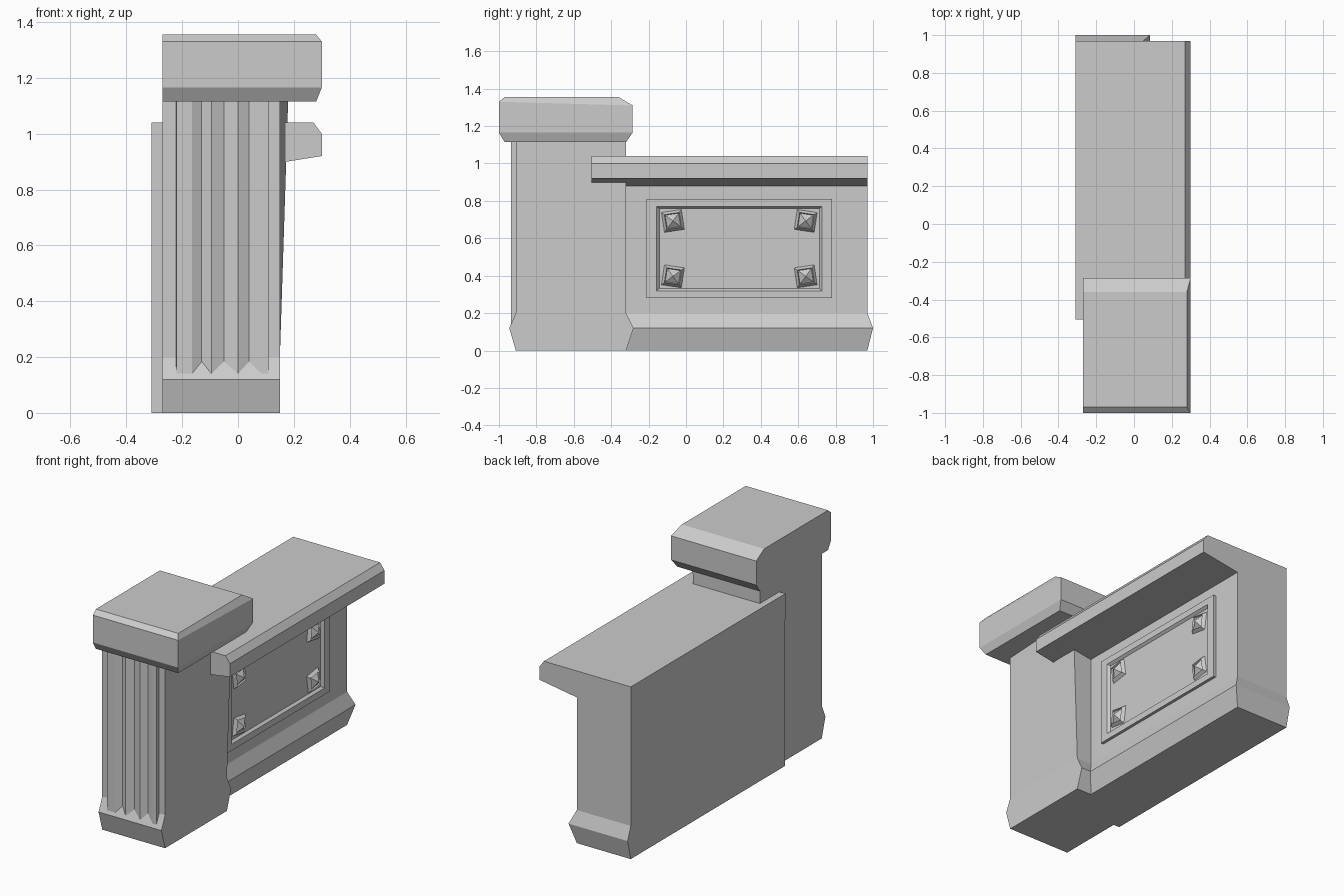
import bpy, bmesh, math

cube = bpy.data.objects.get("Cube")
if cube:
    bpy.data.objects.remove(cube, do_unlink=True)

stone = bpy.data.materials.new("grey_stone")
stone.use_nodes = True
GREY = (0.6, 0.6, 0.6, 1)
stone.diffuse_color = GREY
stone.node_tree.nodes["Principled BSDF"].inputs["Base Color"].default_value = GREY


def loft(name, rings, close_start=True):
    """Skin a stack of equal-sized point loops and cap the ends."""
    bm = bmesh.new()
    loops = [[bm.verts.new(p) for p in ring] for ring in rings]
    n = len(loops[0])
    for a, b in zip(loops, loops[1:]):
        for i in range(n):
            j = (i + 1) % n
            bm.faces.new((a[i], a[j], b[j], b[i]))
    if close_start:
        bm.faces.new(loops[0][::-1])
    bm.faces.new(loops[-1])
    if close_start:
        bmesh.ops.recalc_face_normals(bm, faces=bm.faces)
    mesh = bpy.data.meshes.new(name)
    bm.to_mesh(mesh)
    bm.free()
    mesh.materials.append(stone)
    obj = bpy.data.objects.new(name, mesh)
    bpy.context.collection.objects.link(obj)
    return obj


def level(z, x0, x1, y0, y1):
    return [(x0, y0, z), (x1, y0, z), (x1, y1, z), (x0, y1, z)]


def upright(x, y, z, hy, hz, turn=0):
    """Rectangle facing +x, counter-clockwise from outside."""
    c, s = math.cos(turn), math.sin(turn)
    return [(x, y + c * a * hy - s * b * hz, z + s * a * hy + c * b * hz)
            for a, b in ((-1, -1), (1, -1), (1, 1), (-1, 1))]


# Pillar with a flared foot; its upper rear corner leans outward
top = level(1.13, -0.27, 0.15, -0.91, -0.32)
top[2] = (0.18, -0.32, 1.13)
loft("pillar", [level(0, -0.27, 0.15, -0.91, -0.32),
                level(0.12, -0.27, 0.15, -0.945, -0.28),
                level(0.2, -0.27, 0.15, -0.91, -0.32), top])

# Pillar cap with chamfered rims
rim = level(1.33, -0.27, 0.30, -1.0, -0.285)
rim[2], rim[3] = (0.30, -0.285, 1.31), (-0.27, -0.285, 1.31)
loft("pillar_cap", [level(1.115, -0.27, 0.28, -0.97, -0.32),
                    level(1.165, -0.27, 0.30, -1.0, -0.285), rim,
                    level(1.355, -0.27, 0.28, -0.97, -0.36)])

# Fluted front of the pillar
ridge, valley, inside = -0.936, -0.917, -0.89
flutes = [(-0.225, inside), (-0.22, ridge), (-0.165, ridge), (-0.13, valley),
          (-0.095, ridge), (-0.05, valley), (0, ridge), (0.04, valley),
          (0.085, ridge), (0.11, ridge), (0.11, inside)]
loft("pillar_flutes", [[(x, y, z) for x, y in flutes] for z in (0.13, 1.13)])

# Low wall with a bulging foot
loft("wall", [level(0, -0.31, 0.05, -0.5, 0.97),
              level(0.12, -0.31, 0.085, -0.5, 1.0),
              level(0.2, -0.31, 0.05, -0.5, 0.97),
              level(0.88, -0.31, 0.05, -0.5, 0.97)])

# Overhanging ledge along the wall
ledge = [(-0.31, 0.88), (0.05, 0.88), (0.30, 0.92),
         (0.30, 1.0), (0.27, 1.04), (-0.31, 1.04)]
loft("ledge", [[(x, y, z) for x, z in ledge] for y in (-0.505, 0.97)])

# Raised frame with a sunken panel
PY, PZ = 0.285, 0.545
loft("wall_panel", [upright(x, PY, PZ, hy, hz) for x, hy, hz in
                    ((0.045, 0.495, 0.265), (0.068, 0.495, 0.265),
                     (0.068, 0.442, 0.226), (0.053, 0.428, 0.214))], False)

# Pointed studs in the panel corners
for side, sy in (("front", -1), ("back", 1)):
    for height, sz in (("lower", -1), ("upper", 1)):
        y, z = PY + sy * 0.355, PZ + sz * 0.148
        turn = -0.15 * sy * sz
        loft(f"{side}_{height}_stud",
             [upright(x, y, z, r, r, turn) for x, r in
              ((0.05, 0.056), (0.072, 0.04), (0.064, 0.036), (0.09, 0.002))], False)
